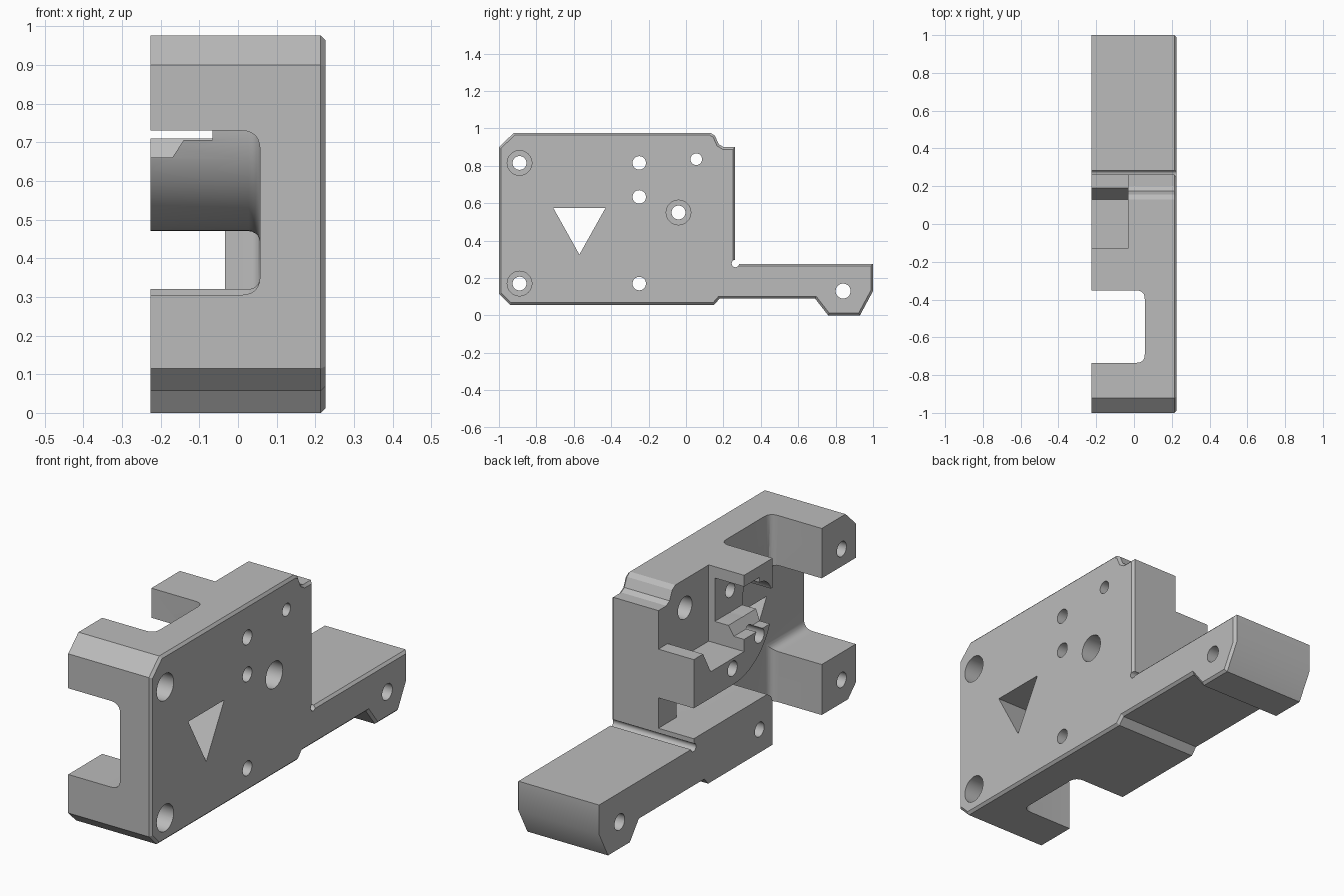
import bpy, bmesh, math
from mathutils import Vector

cube = bpy.data.objects.get("Cube")
if cube:
    bpy.data.objects.remove(cube, do_unlink=True)

HALF = 0.226   # half width of the part
OUT = -0.4     # cutters start outside the open side

grey = bpy.data.materials.new("plain grey")
grey.use_nodes = True
grey.diffuse_color = (0.5, 0.5, 0.5, 1)
grey.node_tree.nodes["Principled BSDF"].inputs["Base Color"].default_value = (0.5, 0.5, 0.5, 1)


def prism(name, profile, axis, start, end, end_round=0, segments=5):
    """Extrude a 2D profile along an axis, optionally rounding the far rim."""
    place = {"x": lambda a, b, t: (t, a, b),
             "y": lambda a, b, t: (a, t, b),
             "z": lambda a, b, t: (a, b, t)}[axis]
    bm = bmesh.new()
    low = [bm.verts.new(place(a, b, start)) for a, b in profile]
    high = [bm.verts.new(place(a, b, end)) for a, b in profile]
    bm.faces.new(low)
    cap = bm.faces.new(high)
    n = len(profile)
    for i in range(n):
        j = (i + 1) % n
        bm.faces.new((low[i], low[j], high[j], high[i]))
    bmesh.ops.recalc_face_normals(bm, faces=bm.faces)
    if end_round:
        bmesh.ops.bevel(bm, geom=list(cap.edges), offset=end_round, segments=segments,
                        profile=0.5, affect='EDGES', clamp_overlap=True)
    mesh = bpy.data.meshes.new(name)
    bm.to_mesh(mesh)
    bm.free()
    mesh.materials.append(grey)
    obj = bpy.data.objects.new(name, mesh)
    bpy.context.collection.objects.link(obj)
    return obj


def rounded(points, radius, corners):
    """Replace the listed corners of a polygon with arcs."""
    result = []
    for i, p in enumerate(points):
        if i not in corners:
            result.append(p)
            continue
        p, a, b = Vector(p), Vector(points[i - 1]), Vector(points[(i + 1) % len(points)])
        p1, p2 = p + (a - p).normalized() * radius, p + (b - p).normalized() * radius
        for k in range(7):
            t = k / 6
            result.append(tuple(p1 * (1 - t) ** 2 + p * 2 * t * (1 - t) + p2 * t * t))
    return result


def circle(y, z, r, count=32):
    return [(y + r * math.cos(math.tau * k / count), z + r * math.sin(math.tau * k / count))
            for k in range(count)]


def box(a0, a1, b0, b1):
    return [(a0, b0), (a1, b0), (a1, b1), (a0, b1)]


# Side outline of the block and its tail arm
outline = [(-1, 0.9), (-0.92, 0.976), (0.13, 0.976), (0.155, 0.96), (0.175, 0.915),
           (0.2, 0.9), (0.262, 0.9), (0.262, 0.275), (1, 0.275), (1, 0.13),
           (0.93, 0), (0.76, 0), (0.69, 0.09), (0.18, 0.09), (0.15, 0.056),
           (-0.94, 0.056), (-1, 0.115)]
body = prism("bracket_body", outline, "x", -HALF, HALF, 0.012, 1)


def cut(*args):
    cutter = prism("cutter", *args)
    cutter.hide_render = True
    mod = body.modifiers.new("cut", 'BOOLEAN')
    mod.operation = 'DIFFERENCE'
    mod.solver = 'EXACT'
    mod.object = cutter
    bpy.context.view_layer.objects.active = body
    bpy.ops.object.modifier_apply(modifier=mod.name)
    bpy.data.objects.remove(cutter, do_unlink=True)


# Notch behind the posts, and the opening between the posts
cut(rounded(box(OUT, 0.057, -0.735, -0.352), 0.045, (1, 2)), "z", -0.2, 1.2)
cut(rounded(box(OUT, 0.057, 0.305, 0.73), 0.05, (1, 2)), "y", -1.2, -0.6)

# Slot under the drum-shaped block
drum = [(-0.05 - 0.302 * math.sin(math.pi * k / 32), 0.77 - 0.3 * math.cos(math.pi * k / 32))
        for k in range(17)]
arm_nose = [(-0.352, 0.27), (-0.34, 0.3), (-0.31, 0.32)]
cut([(-0.5, 0.27)] + arm_nose + [(0.12, 0.32), (0.12, 0.47)] + drum + [(-0.5, 0.77)],
    "x", OUT, 0.057, 0.045)
cut(box(0.05, 0.5, 0.32, 0.47), "x", OUT, -0.033)

# Open pocket in the top with a ramped rear ledge
cut([(-0.13, 1.2), (-0.13, 0.6), (0.13, 0.6), (0.19, 0.71), (0.5, 0.71), (0.5, 1.2)],
    "x", OUT, -0.033)

# Side recess and bore linking the pocket with the notch
cut([(OUT, 0.66), (-0.17, 0.66), (-0.14, 0.706), (-0.066, 0.706), (-0.066, 0.83), (OUT, 0.83)],
    "y", -0.5, -0.1)
cut(circle(-0.25, 0.8, 0.095), "x", OUT, -0.066)
cut(box(-0.25, -0.1, 0.706, 0.92), "x", OUT, -0.066)

# Triangular window and corner relief groove
cut([(-0.71, 0.575), (-0.43, 0.575), (-0.57, 0.325)], "x", OUT, 0.4)
cut(circle(0.264, 0.277, 0.02, 16), "x", OUT, 0.4)

# Plain bolt holes
for y, z, r in [(-0.25, 0.815, 0.036), (-0.25, 0.633, 0.036), (-0.25, 0.17, 0.036),
                (0.055, 0.835, 0.031), (0.84, 0.13, 0.04)]:
    cut(circle(y, z, r), "x", OUT, 0.4)

# Counterbored holes
for y, z in [(-0.89, 0.815), (-0.89, 0.17), (-0.04, 0.55)]:
    cut(circle(y, z, 0.037), "x", OUT, 0.4)
    cut(circle(y, z, 0.066), "x", 0.4, 0.13)
cut(circle(0.055, 0.835, 0.055), "x", -0.1, 0.05)

# Smooth the curved parts, keep edges crisp
bpy.ops.object.select_all(action='DESELECT')
body.select_set(True)
bpy.context.view_layer.objects.active = body
bpy.ops.object.shade_smooth_by_angle(angle=math.radians(30))
